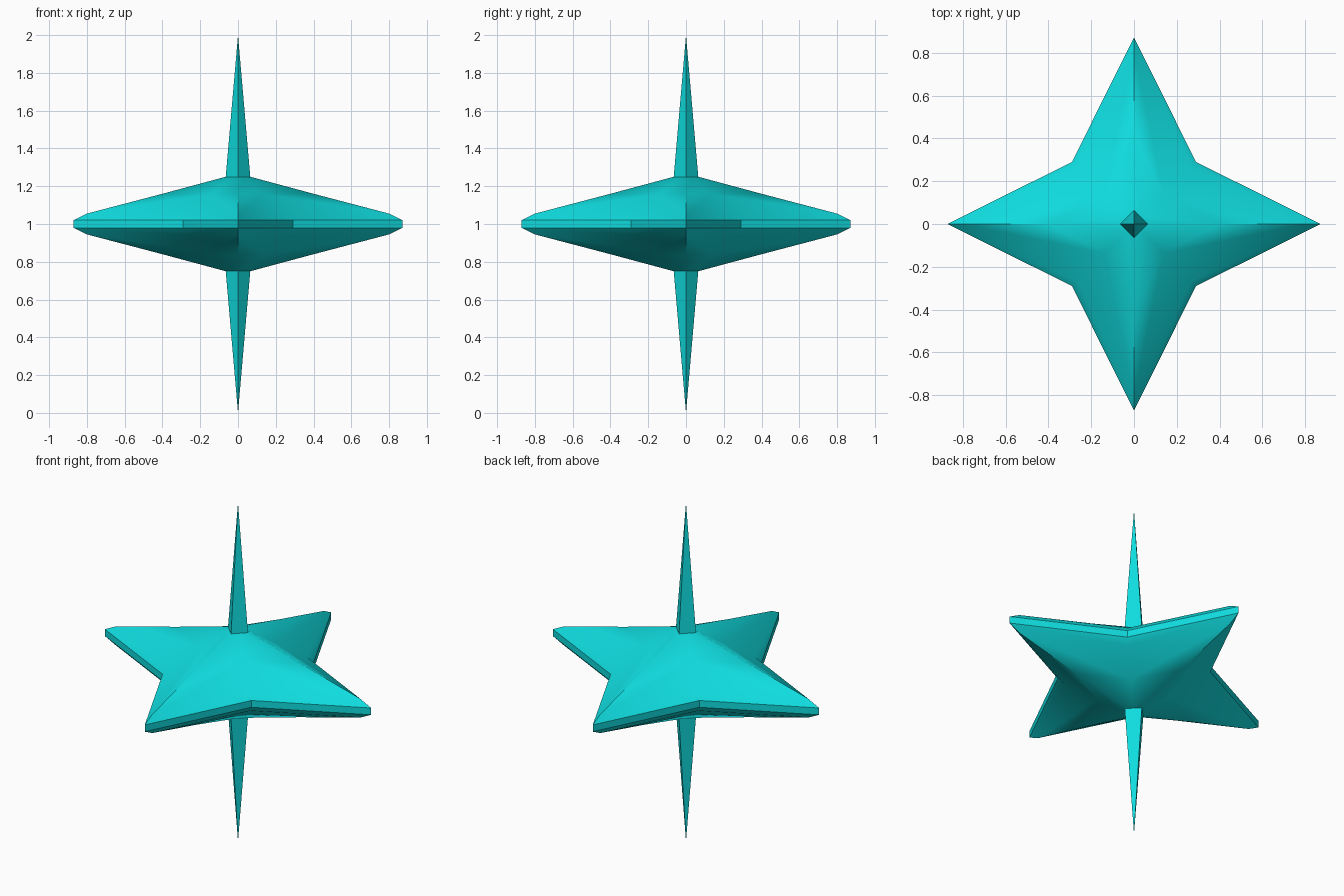
import bpy, bmesh
from math import cos, sin, pi, radians

if "Cube" in bpy.data.objects:
    bpy.data.objects.remove(bpy.data.objects["Cube"])

teal = bpy.data.materials.new("teal")
teal.diffuse_color = (0.005, 0.72, 0.74, 1)
teal.use_nodes = True
teal.node_tree.nodes["Principled BSDF"].inputs["Base Color"].default_value = teal.diffuse_color

MID = 1.0  # height of the star's mid plane


def finish(bm, name):
    bmesh.ops.recalc_face_normals(bm, faces=bm.faces)
    me = bpy.data.meshes.new(name)
    bm.to_mesh(me)
    bm.free()
    ob = bpy.data.objects.new(name, me)
    bpy.context.collection.objects.link(ob)
    me.materials.append(teal)
    return ob


# Four-pointed star body: stacked star rings (tip radius, valley radius, height)
half = [(0.065, 0.046, 0.25), (0.40, 0.195, 0.16), (0.80, 0.378, 0.055), (0.87, 0.41, 0.02)]
levels = half + [(t, v, -h) for t, v, h in reversed(half)]
bm = bmesh.new()
rings = []
for tip, valley, h in levels:
    ring = []
    for i in range(8):
        r, a = (valley if i % 2 else tip), i * pi / 4
        ring.append(bm.verts.new((r * cos(a), r * sin(a), MID + h)))
    rings.append(ring)
for k, (a, b) in enumerate(zip(rings, rings[1:])):
    upper = k < 3
    for i in range(8):
        j = (i + 1) % 8
        t, v = (j, i) if i % 2 else (i, j)   # tip and valley index of this side
        if k == 3:                           # vertical rim
            bm.faces.new((a[i], a[j], b[j], b[i]))
        else:                                # sloped side, split tip to valley
            inner, outer = (a, b) if upper else (b, a)
            bm.faces.new((outer[t], inner[t], inner[v]))
            bm.faces.new((outer[t], inner[v], outer[v]))
bm.faces.new(rings[0])
bm.faces.new(rings[-1])
body = finish(bm, "star_body")
bpy.context.view_layer.objects.active = body
body.select_set(True)
bpy.ops.object.shade_smooth_by_angle(angle=radians(35))
body.select_set(False)

# Four-sided spikes above and below
for name, s in (("upper_spike", 1), ("lower_spike", -1)):
    bm = bmesh.new()
    base = [bm.verts.new((0.065 * cos(i * pi / 2), 0.065 * sin(i * pi / 2), MID + s * 0.25))
            for i in range(4)]
    point = bm.verts.new((0, 0, MID + s))
    for i in range(4):
        bm.faces.new((base[i], base[(i + 1) % 4], point))
    bm.faces.new(base)
    finish(bm, name)
